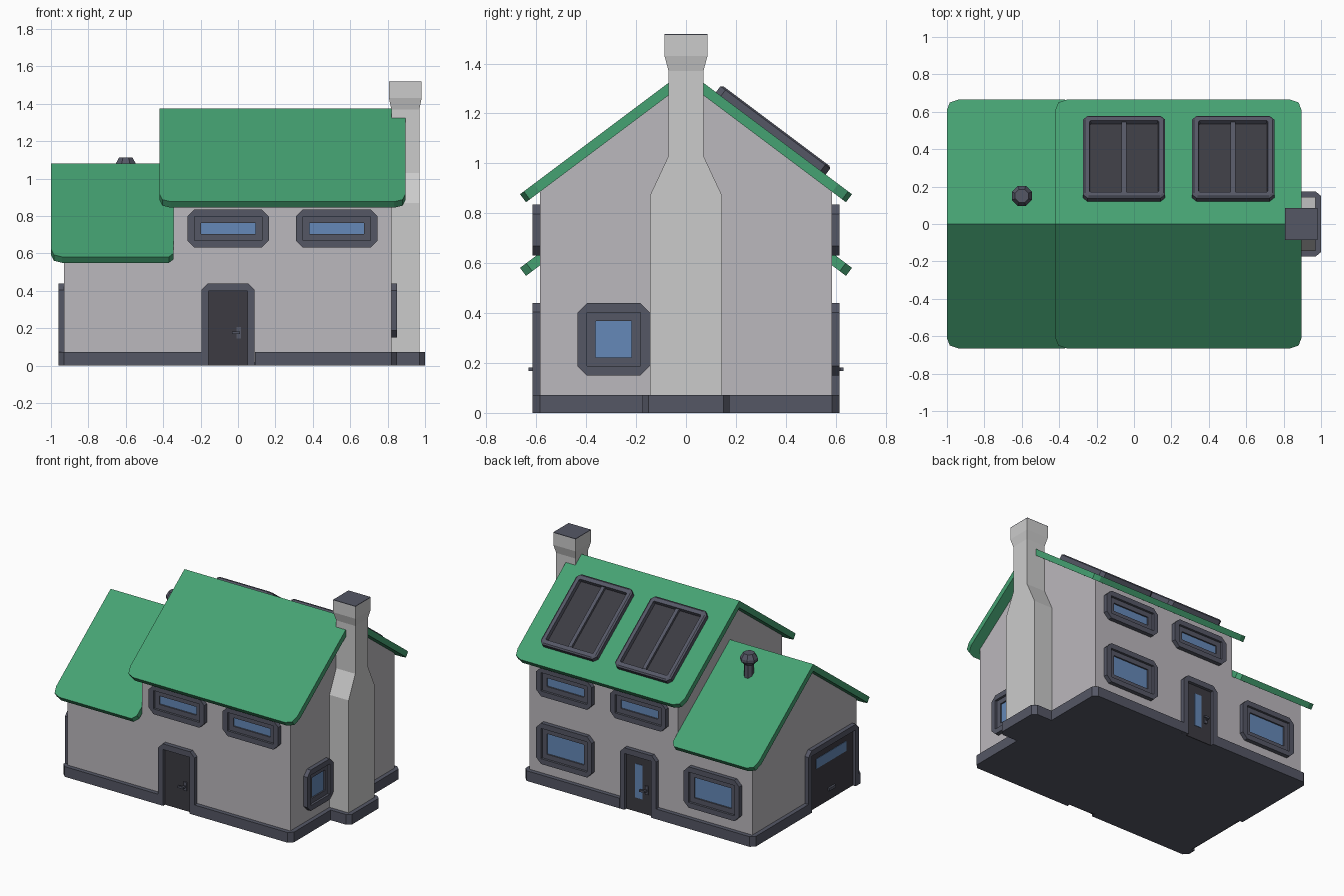
import bpy, bmesh, math
from mathutils import Matrix, Vector

if "Cube" in bpy.data.objects:
    bpy.data.objects.remove(bpy.data.objects["Cube"])


def material(name, r, g, b):
    m = bpy.data.materials.new(name)
    m.diffuse_color = (r, g, b, 1)
    m.use_nodes = True
    m.node_tree.nodes["Principled BSDF"].inputs["Base Color"].default_value = m.diffuse_color
    return m


WALL = material("wall", 0.50, 0.48, 0.51)
STONE = material("chimney_grey", 0.53, 0.53, 0.53)
ROOF = material("roof_green", 0.06, 0.36, 0.17)
TRIM = material("trim", 0.09, 0.095, 0.13)
DARK = material("dark", 0.045, 0.044, 0.055)
GLASS = material("glass", 0.13, 0.25, 0.48)


def loft(name, loops, mat, matrix=Matrix()):
    """Closed solid through equal-length loops of 3D points."""
    bm = bmesh.new()
    rings = [[bm.verts.new(matrix @ Vector(p)) for p in lp] for lp in loops]
    n = len(rings[0])
    for a, b in zip(rings, rings[1:]):
        for i in range(n):
            j = (i + 1) % n
            bm.faces.new((a[i], a[j], b[j], b[i]))
    bm.faces.new(rings[0])
    bm.faces.new(rings[-1])
    bmesh.ops.recalc_face_normals(bm, faces=bm.faces)
    me = bpy.data.meshes.new(name)
    bm.to_mesh(me)
    bm.free()
    me.materials.append(mat)
    ob = bpy.data.objects.new(name, me)
    bpy.context.collection.objects.link(ob)
    return ob


def prism(name, pts, n0, n1, mat, matrix=Matrix()):
    return loft(name, [[(u, v, n) for u, v in pts] for n in (n0, n1)], mat, matrix)


def rect(u0, u1, v0, v1):
    return [(u0, v0), (u1, v0), (u1, v1), (u0, v1)]


def octo(w, h, c, n):
    """Rectangle loop with cut corners, centred, at height n."""
    w, h = w / 2, h / 2
    return [(-w + c, -h, n), (w - c, -h, n), (w, -h + c, n), (w, h - c, n),
            (w - c, h, n), (-w + c, h, n), (-w, h - c, n), (-w, -h + c, n)]


def place(origin, u, v, n):
    """Local (across, up, outward) axes at a point on a surface."""
    m = Matrix((u, v, n)).transposed().to_4x4()
    m.translation = Vector(origin)
    return m


def on_front(x, z):
    return place((x, -0.585, z), (1, 0, 0), (0, 0, 1), (0, -1, 0))


def on_back(x, z):
    return place((x, 0.585, z), (-1, 0, 0), (0, 0, 1), (0, 1, 0))


def on_right(y, z):
    return place((0.82, y, z), (0, 1, 0), (0, 0, 1), (1, 0, 0))


def on_left(y, z):
    return place((-0.93, y, z), (0, -1, 0), (0, 0, 1), (-1, 0, 0))


# Walls: two gabled blocks
def gable(name, x0, x1, apex):
    e = apex - 0.75 * 0.585
    prof = [(-0.585, 0.02), (0.585, 0.02), (0.585, e), (0, apex), (-0.585, e)]
    loft(name, [[(x, y, z) for y, z in prof] for x in (x0, x1)], WALL)


gable("main_walls", -0.345, 0.82, 1.325)
gable("low_walls", -0.93, -0.345, 1.03)

# Plinth with gaps for the doors
plinth = [(-0.93, -0.615), (-0.195, -0.615), (-0.195, -0.585), (0.09, -0.585), (0.09, -0.615),
          (0.82, -0.615), (0.85, -0.585), (0.85, -0.175), (0.97, -0.175), (1.0, -0.15),
          (1.0, 0.15), (0.97, 0.175), (0.85, 0.175), (0.85, 0.585), (0.82, 0.615),
          (0.09, 0.615), (0.09, 0.585), (-0.195, 0.585), (-0.195, 0.615), (-0.93, 0.615),
          (-0.96, 0.585), (-0.96, -0.005), (-0.93, -0.005), (-0.93, -0.57), (-0.96, -0.57),
          (-0.96, -0.585)]
prism("plinth", plinth, 0, 0.072, TRIM)


# Roofs: one sloping slab each, mirrored over the ridge
def roof(name, outline, ridge, t=0.04):
    top = [(x, y, ridge - 0.75 * y) for x, y in outline]
    low = [(x, y - 0.6 * t, z - 0.8 * t) if y > 0.3 else (x, y, z - t / 0.8) for x, y, z in top]
    ob = loft(name, [top, low], ROOF)
    mod = ob.modifiers.new("mirror", "MIRROR")
    mod.use_axis = (False, True, False)


roof("main_roof", [(-0.42, 0), (-0.42, 0.61), (-0.405, 0.65), (-0.36, 0.665), (0.835, 0.665),
                   (0.88, 0.65), (0.895, 0.61), (0.895, 0.07), (0.82, 0.07), (0.82, 0)], 1.375)
roof("low_roof", [(-1.0, 0), (-1.0, 0.61), (-0.985, 0.65), (-0.94, 0.665), (-0.37, 0.665),
                  (-0.345, 0.64), (-0.345, 0)], 1.08)

# Chimney
sections = [(0.80, 0.97, 0.145, 0.02), (0.80, 0.97, 0.145, 0.87), (0.82, 0.97, 0.07, 1.03),
            (0.82, 0.97, 0.07, 1.37), (0.807, 0.982, 0.086, 1.43), (0.807, 0.982, 0.086, 1.515)]
loft("chimney", [[(a, -y, z), (b, -y, z), (b, y, z), (a, y, z)] for a, b, y, z in sections], STONE)
prism("chimney_cap", rect(0.807, 0.982, -0.086, 0.086), 1.515, 1.519, TRIM)


# Windows: stepped frame with recessed pane
def window(name, m, w, h):
    loft(name + "_frame", [octo(w, h, 0.038, -0.01), octo(w, h, 0.038, 0.03),
                           octo(w - 0.075, h - 0.075, 0.002, 0.03),
                           octo(w - 0.075, h - 0.075, 0.002, 0.014),
                           octo(w - 0.145, h - 0.145, 0.002, 0.014),
                           octo(w - 0.145, h - 0.145, 0.002, 0.002)], TRIM, m)
    a, b = w / 2 - 0.0725, h / 2 - 0.0725
    prism(name + "_glass", rect(-a, a, -b, b), 0.0, 0.004, GLASS, m)


for i, x in enumerate((-0.053, 0.528)):
    window(f"front_upper_window_{i}", on_front(x, 0.733), 0.436, 0.205)
    window(f"back_upper_window_{i}", on_back(x, 0.733), 0.436, 0.205)
for i, x in enumerate((-0.63, 0.528)):
    window(f"back_lower_window_{i}", on_back(x, 0.295), 0.436, 0.29)
window("side_window", on_right(-0.29, 0.295), 0.29, 0.29)


# Doors: arch frame, leaf, optional glass slit
def door(name, m, w, slit=None):
    o, i, h, c = w / 2, w / 2 - 0.038, 0.44, 0.035
    arch = [(-o, 0), (-o, h - c), (-o + c, h), (o - c, h), (o, h - c), (o, 0),
            (i, 0), (i, h - 0.04), (-i, h - 0.04), (-i, 0)]
    prism(name + "_frame", arch, -0.01, 0.03, TRIM, m)
    prism(name + "_leaf", rect(-i, i, 0, h - 0.04), -0.01, 0.008, DARK, m)
    if slit:
        prism(name + "_glass", rect(*slit), 0.0, 0.011, GLASS, m)


def lever(name, m):
    prism(name + "_plate", rect(0.045, 0.068, 0.145, 0.205), 0.0, 0.016, TRIM, m)
    prism(name + "_stem", rect(0.049, 0.063, 0.168, 0.182), 0.0, 0.045, TRIM, m)
    prism(name + "_bar", rect(0.02, 0.063, 0.168, 0.182), 0.034, 0.046, TRIM, m)


front, back, left = on_front(-0.053, 0), on_back(-0.053, 0), on_left(-0.287, 0)
door("front_door", front, 0.285)
door("back_door", back, 0.285, (-0.035, 0.022, 0.10, 0.34))
lever("front_handle", front)
lever("back_handle", back)
door("garage_door", left, 0.565, (-0.17, 0.17, 0.275, 0.345))
prism("garage_handle", rect(-0.035, 0.035, 0.07, 0.09), 0.0, 0.022, TRIM, left)

# Roof panels on the back slope
for i, x in enumerate((-0.053, 0.53)):
    s = 0.425
    m = place((x, 0.8 * s, 1.375 - 0.6 * s), (-1, 0, 0), (0, -0.8, 0.6), (0, 0.6, 0.8))
    loft(f"roof_panel_frame_{i}", [octo(0.44, 0.55, 0.025, -0.01), octo(0.44, 0.55, 0.025, 0.03),
                                   octo(0.42, 0.53, 0.02, 0.037), octo(0.372, 0.475, 0.006, 0.037),
                                   octo(0.364, 0.467, 0.006, 0.012)], TRIM, m)
    prism(f"roof_panel_pane_{i}", rect(-0.18, 0.18, -0.232, 0.232), 0.0, 0.015, DARK, m)
    prism(f"roof_panel_bar_{i}", rect(-0.013, 0.013, -0.234, 0.234), 0.0, 0.032, TRIM, m)

# Roof vent
rings = [(0.034, 0.92), (0.034, 1.035), (0.058, 1.06), (0.058, 1.08), (0.038, 1.113)]
loft("roof_vent", [[(-0.6 + r * math.cos((k + 0.5) * math.pi / 4),
                     0.15 + r * math.sin((k + 0.5) * math.pi / 4), z) for k in range(8)]
                   for r, z in rings], TRIM)
